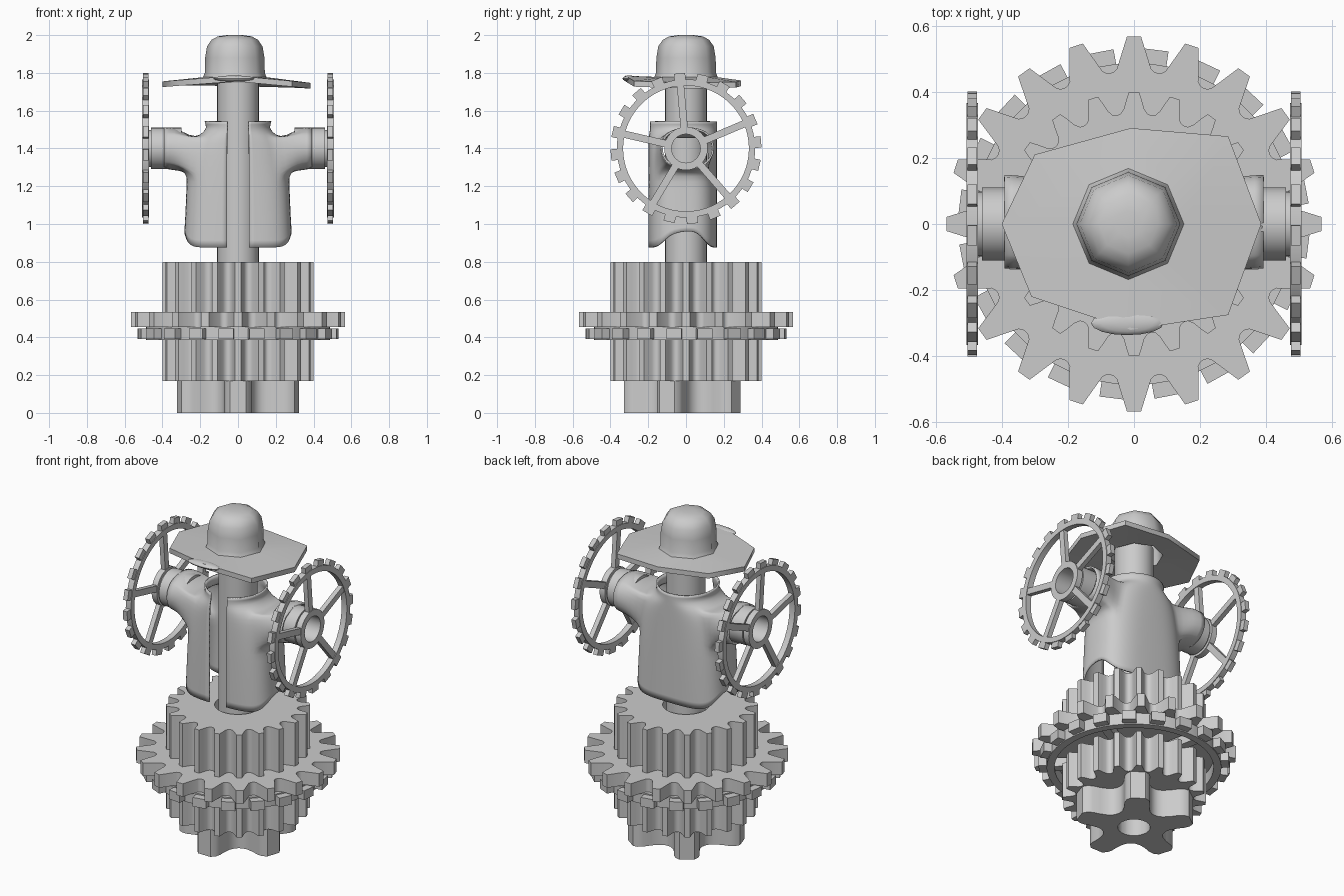
import bpy, bmesh
from math import sin, cos, pi, asin, atan2, radians, exp
from mathutils import Matrix

if "Cube" in bpy.data.objects:
    bpy.data.objects.remove(bpy.data.objects["Cube"])

TAU = 2 * pi


def finish(name, bm, matrix=None, angle=35):
    if matrix:
        bm.transform(matrix)
    bmesh.ops.recalc_face_normals(bm, faces=bm.faces)
    me = bpy.data.meshes.new(name)
    bm.to_mesh(me)
    bm.free()
    ob = bpy.data.objects.new(name, me)
    bpy.context.collection.objects.link(ob)
    bpy.ops.object.select_all(action='DESELECT')
    ob.select_set(True)
    bpy.context.view_layer.objects.active = ob
    bpy.ops.object.shade_smooth_by_angle(angle=radians(angle))
    return ob


def loft(bm, rings, wrap=False):
    """Skin equal-length closed rings; wrap joins last to first, else both ends are capped."""
    vs = [[bm.verts.new(p) for p in r] for r in rings]
    n = len(vs[0])
    pairs = list(zip(vs, vs[1:])) + ([(vs[-1], vs[0])] if wrap else [])
    for a, b in pairs:
        for i in range(n):
            j = (i + 1) % n
            bm.faces.new((a[i], a[j], b[j], b[i]))
    if not wrap:
        bm.faces.new(vs[0])
        bm.faces.new(vs[-1])


def gear_shape(bm, teeth, profile, hole, z0, z1, start=0.0):
    """profile = (fraction of pitch from tooth centre, radius) for half a tooth."""
    half = [(-f, r) for f, r in reversed(profile) if f > 0] + list(profile)
    pol = [(start + (t + f) * TAU / teeth, r) for t in range(teeth) for f, r in half]
    ring = lambda z, rad=None: [((rad or r) * cos(a), (rad or r) * sin(a), z) for a, r in pol]
    loft(bm, [ring(z0), ring(z1), ring(z1, hole), ring(z0, hole)], wrap=True)


def gear(name, *args):
    bm = bmesh.new()
    gear_shape(bm, *args)
    return finish(name, bm)


def tube(bm, r_out, r_in, z0, z1, n=32):
    ring = lambda r, z: [(r * cos(i * TAU / n), r * sin(i * TAU / n), z) for i in range(n)]
    loft(bm, [ring(r_out, z0), ring(r_out, z1), ring(r_in, z1), ring(r_in, z0)], wrap=True)


def spoked_wheel(name, s, depth, matrix):
    """Toothed rim, five spokes and a hub, lying flat around z = 0; teeth slimmer than the rim."""
    bm = bmesh.new()
    h = depth / 2
    first = radians(185)
    gear_shape(bm, 20, [(.24, .40 * s), (.26, .36 * s), (.48, .36 * s)], .345 * s,
               -h * .8, h * .8, first)
    tube(bm, .366 * s, .333 * s, -h, h, 60)
    tube(bm, .115 * s, .076 * s, -h, h)
    for k in range(5):
        m = (Matrix.Rotation(first + radians(72 * k), 4, 'Z')
             @ Matrix.Translation((.224 * s, 0, 0))
             @ Matrix.Diagonal((.235 * s, .038 * s, depth * .8, 1)))
        bmesh.ops.create_cube(bm, size=1, matrix=m)
    return finish(name, bm, matrix)


# stacked gears
pinion = [(.10, .33), (.16, .312), (.2, .285), (.235, .24), (.31, .2), (.4, .182), (.48, .178)]
narrow = [(.12, .40), (.2, .375), (.28, .35), (.38, .336), (.48, .333)]
wide = [(.12, .567), (.35, .472), (.42, .464), (.48, .462)]
gear("base_pinion", 5, pinion, .09, 0, .17, -pi / 2)
gear("lower_gear", 20, narrow, .13, .17, .39, 0)
spoked_wheel("ring_sprocket", 1.33, .07,
             Matrix.Translation((0, 0, .42)) @ Matrix.Rotation(radians(-12), 4, 'Z'))
gear("large_gear", 20, wide, .13, .455, .535, 0)
gear("upper_gear", 20, narrow, .13, .535, .80, 0)

# central post
bm = bmesh.new()
loft(bm, [[(.11 * cos(i * TAU / 32), .11 * sin(i * TAU / 32), z) for i in range(32)]
          for z in (.17, 1.78)])
finish("post", bm)

# arm tubes and side wheels
for side, label in ((1, "right"), (-1, "left")):
    turn = Matrix.Rotation(pi / 2, 4, 'Y')
    bm = bmesh.new()
    tube(bm, .11, .076, .30, .46)
    tube(bm, .098, .076, .45, .485)
    flip = Matrix.Diagonal((side, 1, 1, 1))
    finish(label + "_arm_tube", bm, Matrix.Translation((0, 0, 1.4)) @ flip @ turn)
    spoked_wheel(label + "_wheel", 1, .036, Matrix.Translation((side * .489, 0, 1.4)) @ turn)

# coat: half a torso shell, an armhole pulled out into a sleeve, then mirrored
rows = [  # z, half width, squareness
    (.875, .285, 3.2), (.95, .282, 3.2), (1.08, .278, 3.1), (1.19, .274, 3.0), (1.26, .27, 2.9),
    (1.33, .262, 2.8), (1.40, .25, 2.7), (1.455, .225, 2.5), (1.485, .185, 2.2),
    (1.51, .165, 2.0), (1.543, .178, 2.0)]
COLS = 18
bm = bmesh.new()
grid = []
for z, a, e in rows:
    phi0 = asin((.058 / a) ** (e / 2))
    line = []
    for c in range(COLS + 1):
        p = phi0 + (pi - phi0) * c / COLS
        x = 0 if c == COLS else a * abs(sin(p)) ** (2 / e)
        k = -cos(p)
        y = -.018 + .182 * (1 if k > 0 else -1) * abs(k) ** (2 / e)
        lift = .09 * exp(-((p - 1.65) / .5) ** 2) * max(0, 1 - (z - .875) / .2)
        line.append(bm.verts.new((x, y, z + lift)))
    grid.append(line)
C0, C1, R0, R1 = 4, 13, 4, 7
for r in range(len(rows) - 1):
    for c in range(COLS):
        if not (C0 <= c < C1 and R0 <= r < R1):
            bm.faces.new((grid[r][c], grid[r][c + 1], grid[r + 1][c + 1], grid[r + 1][c]))
loop = ([grid[R0][c] for c in range(C0, C1)] + [grid[r][C1] for r in range(R0, R1)]
        + [grid[R1][c] for c in range(C1, C0, -1)] + [grid[r][C0] for r in range(R1, R0, -1)])
base = [v.co.copy() for v in loop]
prev = loop
for x, mix in ((.295, .6), (.335, .92), (.392, 1)):
    cur = []
    for p in base:
        t = atan2((p.z - 1.36) / .10, p.y / .14)
        ty, tz = .01 + .152 * cos(t), 1.402 + .11 * sin(t)
        bulge = .008 * sin(t) if .3 < x < .35 else 0
        cur.append(bm.verts.new((max(x, p.x + .01), p.y + (ty - p.y) * mix,
                                 p.z + (tz - p.z) * mix + bulge)))
    for i in range(len(cur)):
        j = (i + 1) % len(cur)
        bm.faces.new((prev[i], prev[j], cur[j], cur[i]))
    prev = cur
coat = finish("coat", bm, None, 180)
coat.modifiers.new("mirror", 'MIRROR').merge_threshold = .002
sub = coat.modifiers.new("subdivide", 'SUBSURF')
sub.levels = sub.render_levels = 1
sub.boundary_smooth = 'PRESERVE_CORNERS'
shell = coat.modifiers.new("thickness", 'SOLIDIFY')
shell.thickness = .01
shell.offset = -1

# hat: eight-sided hollow crown running into an uneven brim
brim = [(.385, 0, 1.747), (.285, .265, 1.752), (-.01, .29, 1.76), (-.30, .21, 1.765),
        (-.40, 0, 1.755), (-.31, -.22, 1.762), (-.01, -.32, 1.785), (.285, -.275, 1.757)]


def crown(r, z):
    return [(-.017 + r * cos(i * TAU / 8), r * sin(i * TAU / 8), z) for i in range(8)]


bm = bmesh.new()
loft(bm, [crown(.04, 2.0), crown(.09, 1.993), crown(.123, 1.975), crown(.147, 1.94),
          crown(.157, 1.88), crown(.159, 1.80), crown(.168, 1.777), brim,
          [(x, y, z - .03) for x, y, z in brim], crown(.148, 1.75),
          crown(.147, 1.87), crown(.12, 1.955), crown(.04, 1.985)])
finish("hat", bm, None, 55)

# small curled lip under the front edge of the brim
bm = bmesh.new()
bmesh.ops.create_uvsphere(bm, u_segments=16, v_segments=8, radius=1,
                          matrix=Matrix.Translation((-.02, -.30, 1.77))
                          @ Matrix.Diagonal((.11, .036, .016, 1)))
finish("hat_lip", bm)
